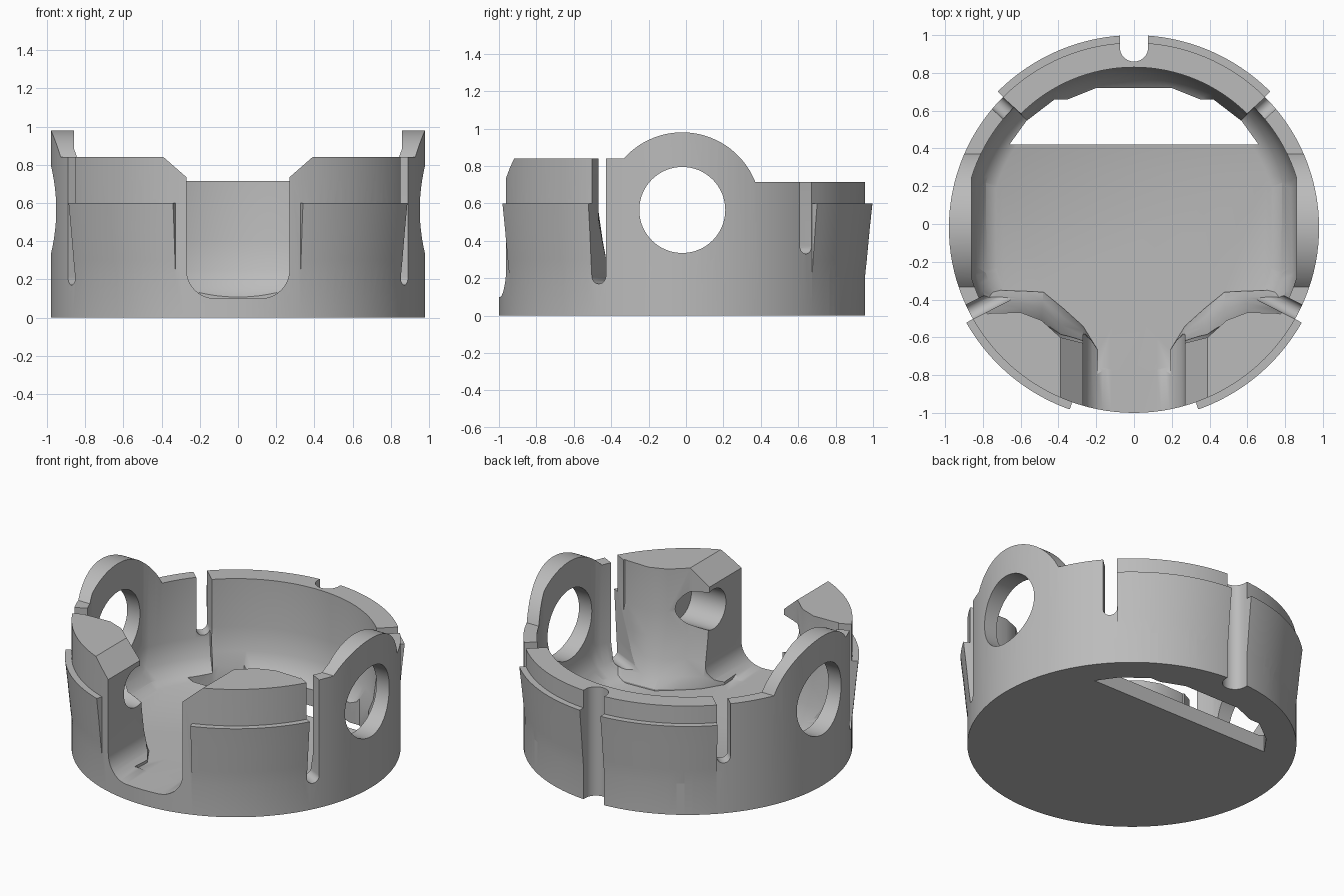
import bpy, bmesh
from math import sin, cos, pi, radians
from mathutils import Vector

cube = bpy.data.objects.get("Cube")
if cube:
    bpy.data.objects.remove(cube)

CY = -0.02      # y of the cylinder axis
R = 0.98        # outer radius

grey = bpy.data.materials.new("plain grey")
grey.use_nodes = True
COLOUR = (0.5, 0.5, 0.5, 1)
grey.diffuse_color = COLOUR
grey.node_tree.nodes["Principled BSDF"].inputs["Base Color"].default_value = COLOUR


def loft(name, rings):
    """Closed solid skinned over rings with equal point counts."""
    bm = bmesh.new()
    rows = [[bm.verts.new(p) for p in ring] for ring in rings]
    n = len(rows[0])
    bm.faces.new(rows[0])
    bm.faces.new(rows[-1])
    for a, b in zip(rows, rows[1:]):
        for i in range(n):
            j = (i + 1) % n
            bm.faces.new((a[i], a[j], b[j], b[i]))
    bmesh.ops.recalc_face_normals(bm, faces=bm.faces)
    mesh = bpy.data.meshes.new(name)
    bm.to_mesh(mesh)
    bm.free()
    mesh.materials.append(grey)
    ob = bpy.data.objects.new(name, mesh)
    bpy.context.collection.objects.link(ob)
    return ob


def prism(name, pts, axis, lo, hi):
    """Extrude a 2D outline along x, y or z."""
    place = {"x": lambda a, b, t: (t, a, b),
             "y": lambda a, b, t: (a, t, b),
             "z": lambda a, b, t: (a, b, t)}[axis]
    return loft(name, [[place(a, b, t) for a, b in pts] for t in (lo, hi)])


def arc(cx, cy, r, a0, a1, n):
    steps = [radians(a0 + (a1 - a0) * i / n) for i in range(n + 1)]
    return [(cx + r * cos(a), cy + r * sin(a)) for a in steps]


def circle(cx, cy, r, n=64):
    return arc(cx, cy, r, 0, 360, n)[:-1]


def turned(name, profile, n=128):
    """Solid of revolution from (radius, z) pairs."""
    return loft(name, [[(x, y, z) for x, y in circle(0, CY, r, n)] for r, z in profile])


def sector(name, profile, a0, a1, n=32):
    """Closed (radius, z) section swept between two angles."""
    return loft(name, [[(r * x, CY + r * y, z) for r, z in profile]
                       for x, y in arc(0, 0, 1, a0, a1, n)])


def combine(target, tool, operation):
    mod = target.modifiers.new("cut", "BOOLEAN")
    mod.operation, mod.object, mod.solver = operation, tool, "EXACT"
    dg = bpy.context.evaluated_depsgraph_get()
    mesh = bpy.data.meshes.new_from_object(target.evaluated_get(dg))
    target.modifiers.clear()
    target.data = mesh
    bpy.data.objects.remove(tool)


def mirrored(pts):
    return pts + [(-a, b) for a, b in reversed(pts)]


# Cup with flat inner side walls and a filleted floor
body = turned("slotted_cup", [(R, 0), (R, 1.0)])
cavity = turned("cavity", [(0.76, 0.1), (0.82, 0.13), (0.87, 0.2), (0.9, 0.32), (0.9, 1.2)])
side_planes = prism("side_planes", mirrored(
    [(0.73, 0.05), (0.73, 0.1), (0.78, 0.125), (0.83, 0.18), (0.86, 0.27), (0.86, 1.3)]), "y", -1.2, 1.2)
combine(cavity, side_planes, "INTERSECT")
combine(body, cavity, "DIFFERENCE")

# Thick back wall
back = sector("back_wall", [(0.97, 0.04), (0.97, 0.85), (0.85, 0.85), (0.85, 0.4),
                            (0.83, 0.25), (0.79, 0.15), (0.72, 0.09), (0.72, 0.04)], 45, 135)
combine(body, back, "UNION")

# Front pillars, flaring out towards the floor
top_edge = [(0.87, -0.49), (0.75, -0.472), (0.6, -0.468), (0.49, -0.51),
            (0.39, -0.6), (0.27, -0.63), (0.19, -0.69)]
foot_edge = [(0.86, -0.34), (0.72, -0.35), (0.59, -0.355), (0.48, -0.36),
             (0.37, -0.45), (0.27, -0.54), (0.19, -0.67)]
outer_edge = arc(0, CY, 0.965, -78, -28, 24)
for side in (1, -1):
    rings = []
    for z, w in ((0.04, 1), (0.11, 1), (0.17, 0.7), (0.27, 0.42), (0.4, 0.2), (0.56, 0), (0.95, 0)):
        inner = [tuple(Vector(t).lerp(Vector(f), w)) for t, f in zip(top_edge, foot_edge)]
        rings.append([(side * x, y, z) for x, y in inner + outer_edge])
    combine(body, loft("pillar", rings), "UNION")

# Tapered outer lips
lip = [(0.93, 0.16), (0.975, 0.16), (0.99, 0.3), (1.005, 0.46), (1.02, 0.6), (0.93, 0.6)]
for a0, a1 in ((45, 135), (-70.5, -29.5), (-150.5, -109.5)):
    combine(body, sector("lip", lip, a0, a1), "UNION")

# Trim the rim: high front, round ears, low back
ear = [p for p in arc(CY, 0.56, 0.42, 138.2, 21.7, 40)]
trim = [(-1.3, 0.84)] + ear + [(1.3, 0.715), (1.3, 1.4), (-1.3, 1.4)]
combine(body, prism("rim_trim", trim, "x", -1.3, 1.3), "DIFFERENCE")

# U-shaped front opening with bevelled shoulders
half = arc(0.12, 0.25, 0.15, -90, 0, 10) + [(0.27, 0.735), (0.39, 0.8401), (0.39, 1.3)]
combine(body, prism("front_opening", mirrored(half), "y", -1.3, -0.3), "DIFFERENCE")

# Ear holes
combine(body, prism("ear_hole", circle(CY, 0.565, 0.23), "x", -1.3, 1.3), "DIFFERENCE")

# Cross holes in the pillar flanks
for side in (1, -1):
    combine(body, prism("pillar_hole", circle(-0.67, 0.575, 0.13, 40), "x",
                        side * 0.2, side * 0.52), "DIFFERENCE")

# Round-ended slots beside the ears
for angle, bottom, inner in ((-27.1, 0.17, 0.74), (42.4, 0.33, 0.78)):
    for a in (angle, 180 - angle):
        out = Vector((cos(radians(a)), sin(radians(a)), 0))
        across = Vector((-out.y, out.x, 0))
        shape = arc(0, bottom + 0.042, 0.042, 180, 360, 12) + [(0.042, 1.3), (-0.042, 1.3)]
        slot = loft("slot", [[Vector((0, CY, z)) + out * r + across * u for u, z in shape]
                             for r in (inner, 1.2)])
        combine(body, slot, "DIFFERENCE")

# Back groove, full height
groove = arc(0, 0.935, 0.075, 180, 360, 16) + [(0.075, 1.3), (-0.075, 1.3)]
combine(body, prism("back_groove", groove, "z", -0.2, 1.3), "DIFFERENCE")

# Opening in the floor
window = mirrored([(0.66, 0.42), (0.57, 0.545), (0.42, 0.66), (0.35, 0.66), (0.2, 0.72)])
combine(body, prism("floor_window", window, "z", -0.2, 0.4), "DIFFERENCE")

bpy.ops.object.select_all(action="DESELECT")
body.select_set(True)
bpy.context.view_layer.objects.active = body
bpy.ops.object.shade_smooth_by_angle(angle=radians(28))
